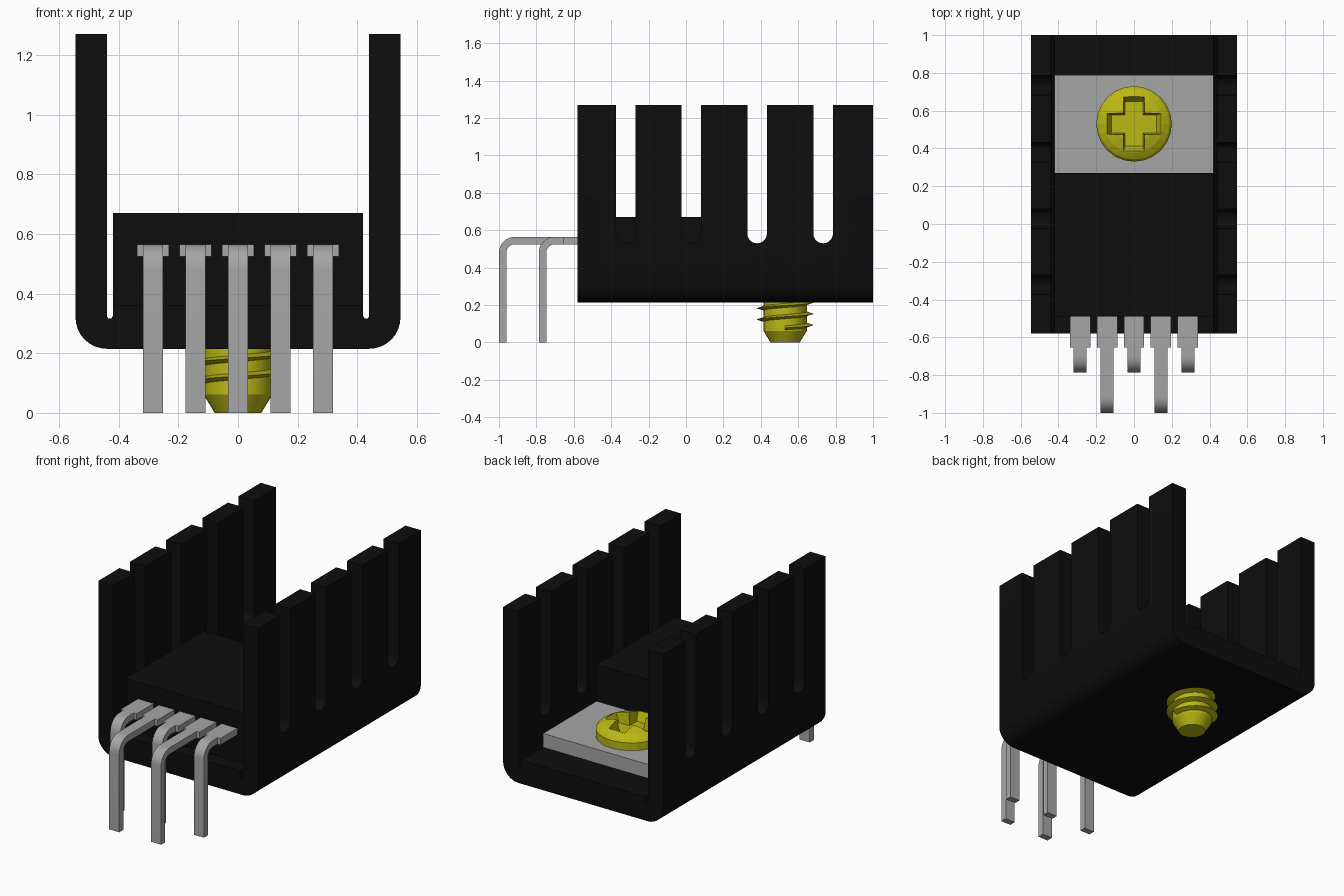
import bpy, bmesh, math
from mathutils import Vector

cube = bpy.data.objects.get("Cube")
if cube:
    bpy.data.objects.remove(cube, do_unlink=True)


def material(name, rgb):
    m = bpy.data.materials.new(name)
    m.use_nodes = True
    m.diffuse_color = (*rgb, 1)
    m.node_tree.nodes["Principled BSDF"].inputs["Base Color"].default_value = (*rgb, 1)
    return m


BLACK = material("matte black", (0.004, 0.004, 0.004))
GREY = material("tinned grey", (0.38, 0.38, 0.38))
YELLOW = material("yellow brass", (0.50, 0.48, 0.007))


def finish(name, bm, mat, smooth=None):
    bmesh.ops.recalc_face_normals(bm, faces=bm.faces[:])
    me = bpy.data.meshes.new(name)
    bm.to_mesh(me)
    bm.free()
    ob = bpy.data.objects.new(name, me)
    bpy.context.collection.objects.link(ob)
    me.materials.append(mat)
    if smooth:
        select(ob)
        bpy.ops.object.shade_smooth_by_angle(angle=math.radians(smooth))
    return ob


def select(ob):
    bpy.ops.object.select_all(action='DESELECT')
    bpy.context.view_layer.objects.active = ob
    ob.select_set(True)


def extrude(bm, pts, axis, lo, hi):
    """Extrude a closed 2D outline along x (points y, z) or y (points x, z)."""
    place = (lambda p: (lo, p[0], p[1])) if axis == 'x' else (lambda p: (p[0], lo, p[1]))
    f = bm.faces.new([bm.verts.new(place(p)) for p in pts])
    r = bmesh.ops.extrude_face_region(bm, geom=[f])
    d = Vector((hi - lo, 0, 0)) if axis == 'x' else Vector((0, hi - lo, 0))
    bmesh.ops.translate(bm, vec=d, verts=[v for v in r["geom"] if isinstance(v, bmesh.types.BMVert)])


def box(bm, x0, x1, y0, y1, z0, z1):
    extrude(bm, [(x0, z0), (x1, z0), (x1, z1), (x0, z1)], 'y', y0, y1)


def arc(cx, cz, r, a0, a1, n=8):
    return [(cx + r * math.cos(math.radians(a0 + (a1 - a0) * i / n)),
             cz + r * math.sin(math.radians(a0 + (a1 - a0) * i / n))) for i in range(n + 1)]


def lathe(bm, profile, n, cx, cy):
    """Revolve (radius, z) points around a vertical axis; closes both ends."""
    rings = [[bm.verts.new((cx + r * math.cos(2 * math.pi * i / n),
                            cy + r * math.sin(2 * math.pi * i / n), z)) for i in range(n)]
             for r, z in profile]
    for a, b in zip(rings, rings[1:]):
        for i in range(n):
            j = (i + 1) % n
            bm.faces.new((a[i], a[j], b[j], b[i]))
    bm.faces.new(rings[0][::-1])
    bm.faces.new(rings[-1])


def cut(ob, cutter):
    cutter.hide_render = True
    mod = ob.modifiers.new("cut", 'BOOLEAN')
    mod.object = cutter
    mod.operation = 'DIFFERENCE'
    mod.solver = 'EXACT'
    select(ob)
    bpy.ops.object.modifier_apply(modifier=mod.name)
    bpy.data.objects.remove(cutter, do_unlink=True)


# Heat sink: U channel with rounded outer corners and relief grooves inside
W, TOP, BASE, FLOOR = 0.545, 1.27, 0.215, 0.36
half = [(0.42, FLOOR), (0.42, 0.325), (0.425, 0.316), (0.435, 0.316), (0.44, 0.325),
        (0.44, TOP), (W, TOP)] + arc(W - 0.105, BASE + 0.105, 0.105, 0, -90)
bm = bmesh.new()
extrude(bm, half + [(-x, z) for x, z in reversed(half)], 'y', -0.58, 1.0)
sink = finish("heat_sink", bm, BLACK)

# Round-ended slots that split both walls into fins
bm = bmesh.new()
for y in (-0.322, 0.028, 0.38, 0.733):
    r = 0.0525
    extrude(bm, [(y + r, 1.4), (y - r, 1.4)] + arc(y, 0.53 + r, r, 180, 360, 12), 'x', -0.7, 0.7)
cut(sink, finish("slot_cutter", bm, BLACK))
select(sink)
bpy.ops.object.shade_smooth_by_angle(angle=math.radians(30))

# Package body and metal tab
bm = bmesh.new()
box(bm, -0.42, 0.42, -0.49, 0.27, FLOOR, 0.67)
finish("package_body", bm, BLACK)
bm = bmesh.new()
box(bm, -0.42, 0.42, 0.26, 0.79, FLOOR, 0.445)
finish("metal_tab", bm, GREY)

# Leads: wide shoulder, then a narrow strip bent down
for i in range(5):
    x = (i - 2) * 0.1425
    end = -1.0 if i % 2 else -0.787
    t, r, z = 0.04, 0.085, 0.565
    outer = arc(end + r, z - r, r, 90, 180)
    inner = arc(end + r, z - r, r - t, 180, 90)
    bm = bmesh.new()
    extrude(bm, [(-0.64, z)] + outer + [(end, 0), (end + t, 0)] + inner + [(-0.64, z - t)],
            'x', x - 0.034, x + 0.034)
    box(bm, x - 0.054, x + 0.054, -0.655, -0.48, z - t, z)
    finish(f"lead_{i + 1}", bm, GREY, 30)

# Screw head: low dome with a tapered cross recess
SY = 0.53
bm = bmesh.new()
lathe(bm, [(0.2, 0.445), (0.2, 0.492), (0.188, 0.508), (0.155, 0.528), (0.10, 0.546), (0.05, 0.55)],
      24, 0, SY)
head = finish("screw_head", bm, YELLOW)

bm = bmesh.new()
rings = []
for z, a, w in ((0.475, 0.118, 0.047), (0.57, 0.162, 0.06)):
    quarter = [(a, -w), (a, w), (w, w)]
    ring = []
    for k in range(4):
        c, s = round(math.cos(k * math.pi / 2)), round(math.sin(k * math.pi / 2))
        ring += [bm.verts.new((c * x - s * y, SY + s * x + c * y, z)) for x, y in quarter]
    rings.append(ring)
for i in range(12):
    j = (i + 1) % 12
    bm.faces.new((rings[0][i], rings[0][j], rings[1][j], rings[1][i]))
bm.faces.new(rings[0][::-1])
bm.faces.new(rings[1])
cut(head, finish("cross_cutter", bm, YELLOW))

# Screw shank with a blunt tapered tip
bm = bmesh.new()
lathe(bm, [(0.078, 0), (0.116, 0.062), (0.116, 0.45)], 24, 0, SY)
finish("screw_shank", bm, YELLOW, 25)

# Helical thread with a sharp triangular section
bm = bmesh.new()
prev, steps, pitch = None, 24, 0.06
for i in range(int(steps * 2.8) + 1):
    a, z = 2 * math.pi * i / steps, 0.078 + pitch * i / steps
    sec = [bm.verts.new((r * math.cos(a), SY + r * math.sin(a), z + dz))
           for r, dz in ((0.11, -0.013), (0.152, 0), (0.11, 0.013))]
    if prev:
        for k in range(3):
            m = (k + 1) % 3
            bm.faces.new((prev[k], prev[m], sec[m], sec[k]))
    else:
        bm.faces.new(sec)
    prev = sec
bm.faces.new(prev[::-1])
finish("screw_thread", bm, YELLOW)
